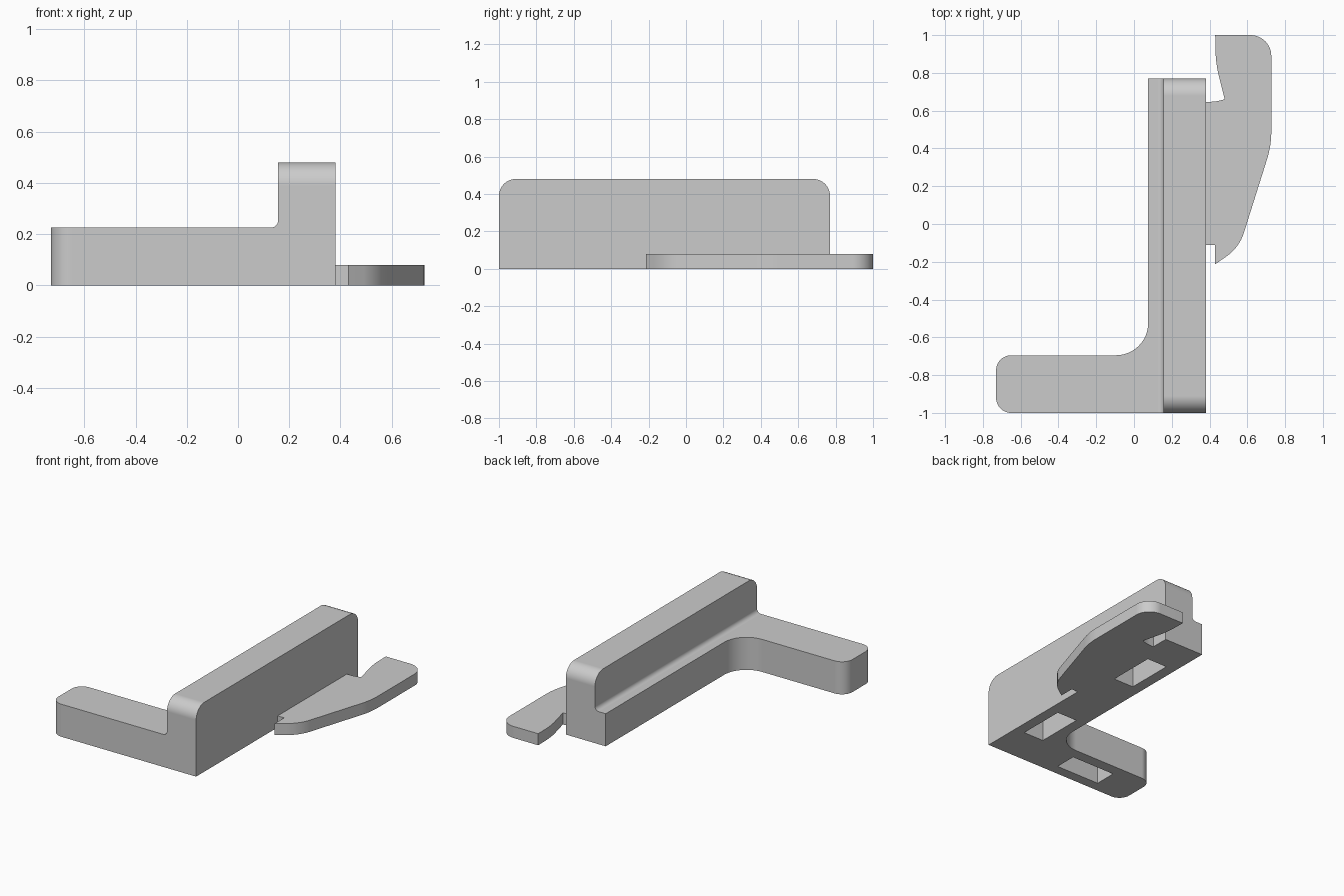
import bpy
import bmesh
from mathutils import Vector

cube = bpy.data.objects.get("Cube")
if cube:
    bpy.data.objects.remove(cube, do_unlink=True)

grey = bpy.data.materials.new("plain grey")
grey.use_nodes = True
grey.diffuse_color = (0.6, 0.6, 0.6, 1)
grey.node_tree.nodes["Principled BSDF"].inputs["Base Color"].default_value = (0.6, 0.6, 0.6, 1)


def rounded(corners, steps=12):
    """Turn (u, v, radius) corners into an outline with true arcs."""
    out = []
    n = len(corners)
    for i, (u, v, r) in enumerate(corners):
        p = Vector((u, v, 0))
        if r == 0:
            out.append(p)
            continue
        a = (Vector((*corners[i - 1][:2], 0)) - p).normalized()
        b = (Vector((*corners[(i + 1) % n][:2], 0)) - p).normalized()
        bisector = (a + b).normalized()
        sin_half = a.cross(bisector).length
        reach = r * a.dot(bisector) / sin_half
        centre = p + bisector * r / sin_half
        start = (p + a * reach - centre).normalized()
        end = (p + b * reach - centre).normalized()
        out += [centre + start.slerp(end, k / steps) * r for k in range(steps + 1)]
    return out


def prism(name, outline, axis, low, high):
    """Extrude a 2D outline along the given axis."""
    place = {"X": lambda p, h: (h, p.x, p.y),
             "Y": lambda p, h: (p.x, h, p.y),
             "Z": lambda p, h: (p.x, p.y, h)}[axis]
    bm = bmesh.new()
    rings = [[bm.verts.new(place(p, h)) for p in outline] for h in (low, high)]
    for ring in rings:
        bm.faces.new(ring)
    n = len(outline)
    for i in range(n):
        j = (i + 1) % n
        bm.faces.new((rings[0][i], rings[0][j], rings[1][j], rings[1][i]))
    bmesh.ops.recalc_face_normals(bm, faces=bm.faces)
    mesh = bpy.data.meshes.new(name)
    bm.to_mesh(mesh)
    bm.free()
    mesh.materials.append(grey)
    ob = bpy.data.objects.new(name, mesh)
    bpy.context.collection.objects.link(ob)
    return ob


def activate(ob):
    bpy.ops.object.select_all(action="DESELECT")
    ob.select_set(True)
    bpy.context.view_layer.objects.active = ob


def cut(ob, cutter):
    mod = ob.modifiers.new("cut", "BOOLEAN")
    mod.operation = "DIFFERENCE"
    mod.solver = "EXACT"
    mod.object = cutter
    activate(ob)
    bpy.ops.object.modifier_apply(modifier=mod.name)
    bpy.data.objects.remove(cutter, do_unlink=True)


# L-shaped body at the full height of the wall
FRONT, BACK, TOP, STEP, R = -1.0, 0.77, 0.48, 0.225, 0.09
body = prism("bracket_body", rounded([
    (0.38, FRONT, 0), (0.38, BACK, 0), (0.075, BACK, 0),
    (0.075, -0.695, 0.17), (-0.73, -0.695, 0.08), (-0.73, FRONT, 0.08),
]), "Z", 0, TOP)

# Lower the arm and ledge, leaving a filleted tall wall
cut(body, prism("step_cutter", rounded([
    (-1, STEP, 0), (0.157, STEP, 0.03), (0.157, 0.7, 0), (-1, 0.7, 0),
]), "Y", -1.2, 1.2))

# Round the top ends of the wall
for end, inward in ((FRONT, 1), (BACK, -1)):
    outline = rounded([(end, TOP - R, 0), (end, TOP, R), (end + inward * R, TOP, 0)])[1:-1]
    outline += [Vector((end + inward * R, 0.7, 0)), Vector((end - inward * 0.2, 0.7, 0)),
                Vector((end - inward * 0.2, TOP - R, 0))]
    cut(body, prism("end_cutter", outline, "X", -1, 1))

# Rectangular pockets in the underside: centre and size
for x, y, w, d in ((-0.305, -0.85, 0.335, 0.155),
                   (0.228, -0.565, 0.155, 0.335),
                   (0.228, 0.335, 0.155, 0.335)):
    cut(body, prism("pocket_cutter", rounded([
        (x - w / 2, y - d / 2, 0), (x + w / 2, y - d / 2, 0),
        (x + w / 2, y + d / 2, 0), (x - w / 2, y + d / 2, 0),
    ]), "Z", -0.1, 0.15))

# Thin curved side tab
tab = prism("side_tab", rounded([
    (0.38, -0.11, 0), (0.43, -0.11, 0), (0.43, -0.213, 0), (0.557, -0.125, 0.24),
    (0.727, 0.415, 0.5), (0.727, 1.0, 0.11), (0.43, 1.0, 0),
    (0.433, 0.85, 0.6), (0.48, 0.66, 0), (0.43, 0.648, 0.2), (0.38, 0.646, 0),
]), "Z", 0, 0.08)

# Smooth the arcs and keep flat faces flat
for ob in (body, tab):
    activate(ob)
    bpy.ops.object.shade_smooth_by_angle(angle=0.5)
    weighted = ob.modifiers.new("flat_faces", "WEIGHTED_NORMAL")
    weighted.keep_sharp = True
